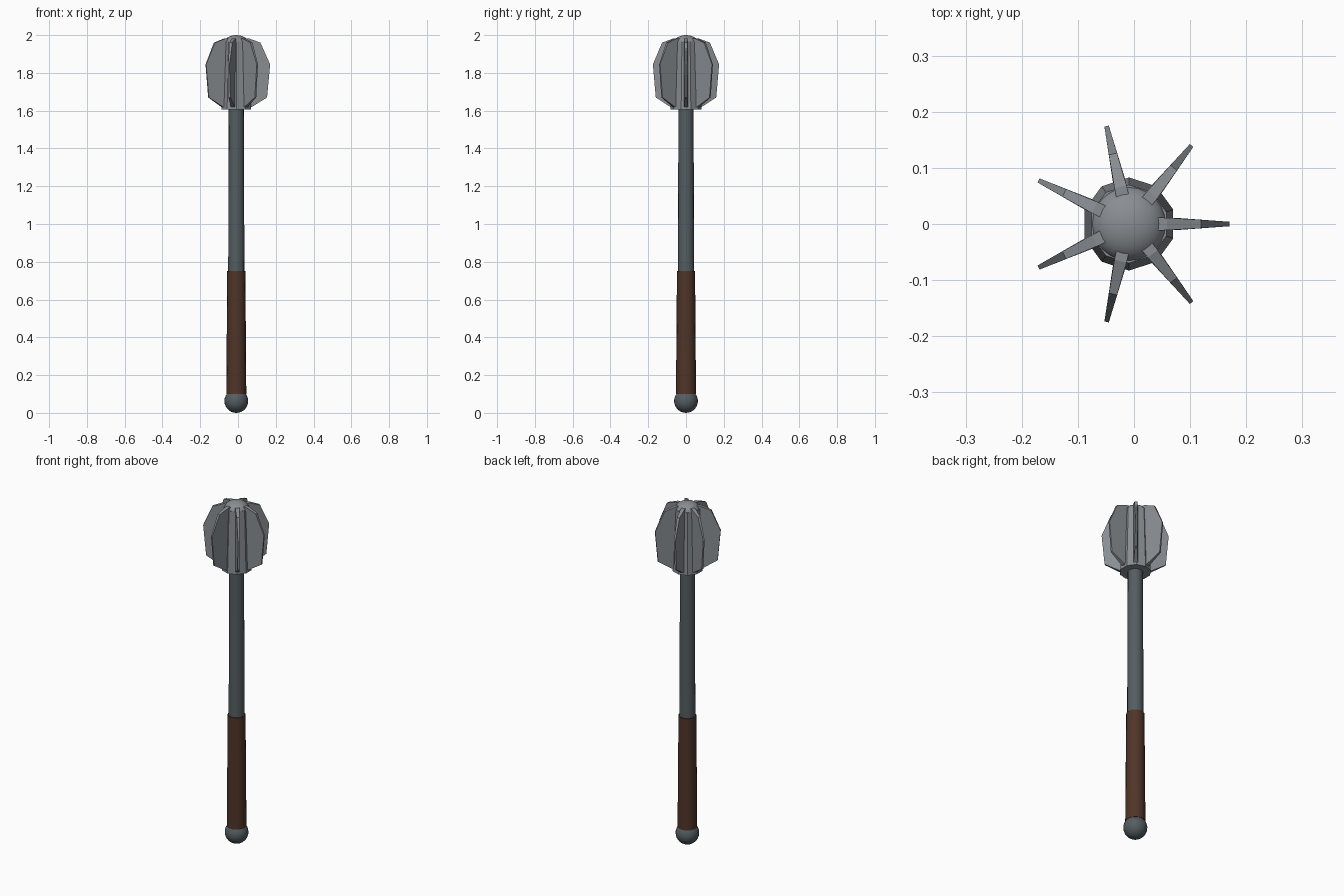
import bpy, math

if "Cube" in bpy.data.objects:
    bpy.data.objects.remove(bpy.data.objects["Cube"])

AX = -0.009  # axis offset: seven flanges make the bounds lopsided


def smooth(ob, angle=40):
    bpy.context.view_layer.objects.active = ob
    ob.select_set(True)
    bpy.ops.object.shade_smooth_by_angle(angle=math.radians(angle))
    ob.select_set(False)


def paint(ob, name, rgb):
    m = bpy.data.materials.get(name) or bpy.data.materials.new(name)
    m.diffuse_color = (*rgb, 1)
    m.use_nodes = True
    m.node_tree.nodes["Principled BSDF"].inputs["Base Color"].default_value = m.diffuse_color
    ob.data.materials.append(m)


def cone(name, r1, r2, z1, z2, sides):
    bpy.ops.mesh.primitive_cone_add(vertices=sides, radius1=r1, radius2=r2, depth=z2 - z1,
                                    location=(AX, 0, (z1 + z2) / 2))
    ob = bpy.context.object
    ob.name = name
    ob.select_set(False)
    return ob


def ball(name, r, rz, z):
    bpy.ops.mesh.primitive_uv_sphere_add(segments=24, ring_count=14, radius=1, location=(AX, 0, z))
    ob = bpy.context.object
    ob.name = name
    ob.scale = (r, r, rz)
    smooth(ob)
    return ob


STEEL, DARK, LEATHER = (0.25, 0.27, 0.29), (0.09, 0.11, 0.12), (0.08, 0.035, 0.022)

# handle: pommel, leather grip, shaft
paint(ball("pommel", 0.063, 0.063, 0.063), "dark_steel", DARK)
grip = cone("grip", 0.053, 0.048, 0.10, 0.75, 16)
smooth(grip)
paint(grip, "leather", LEATHER)
shaft = cone("shaft", 0.045, 0.040, 0.08, 1.65, 16)
smooth(shaft)
paint(shaft, "dark_steel", DARK)

# head: ten-sided core with a domed cap
paint(cone("head_core", 0.083, 0.070, 1.605, 1.965, 10), "steel", STEEL)
paint(ball("cap", 0.067, 0.045, 1.955), "steel", STEEL)

# seven tapered flanges: (radius, height, half thickness)
PROFILE = [(0.03, 1.62, 0.012), (0.083, 1.62, 0.011), (0.163, 1.67, 0.005),
           (0.179, 1.845, 0.004), (0.128, 1.96, 0.0075), (0.068, 1.982, 0.011),
           (0.03, 1.982, 0.012)]
n = len(PROFILE)
verts = [(r, s * t, z) for s in (-1, 1) for r, z, t in PROFILE]
faces = [tuple(range(n)), tuple(range(2 * n - 1, n - 1, -1))]
faces += [(i, i + n, (i + 1) % n + n, (i + 1) % n) for i in range(n)]
mesh = bpy.data.meshes.new("flange")
mesh.from_pydata(verts, [], faces)
for k in range(7):
    ob = bpy.data.objects.new(f"flange_{k + 1}", mesh)
    ob.location.x = AX
    ob.rotation_euler.z = k * math.tau / 7
    bpy.context.collection.objects.link(ob)
paint(ob, "steel", STEEL)
